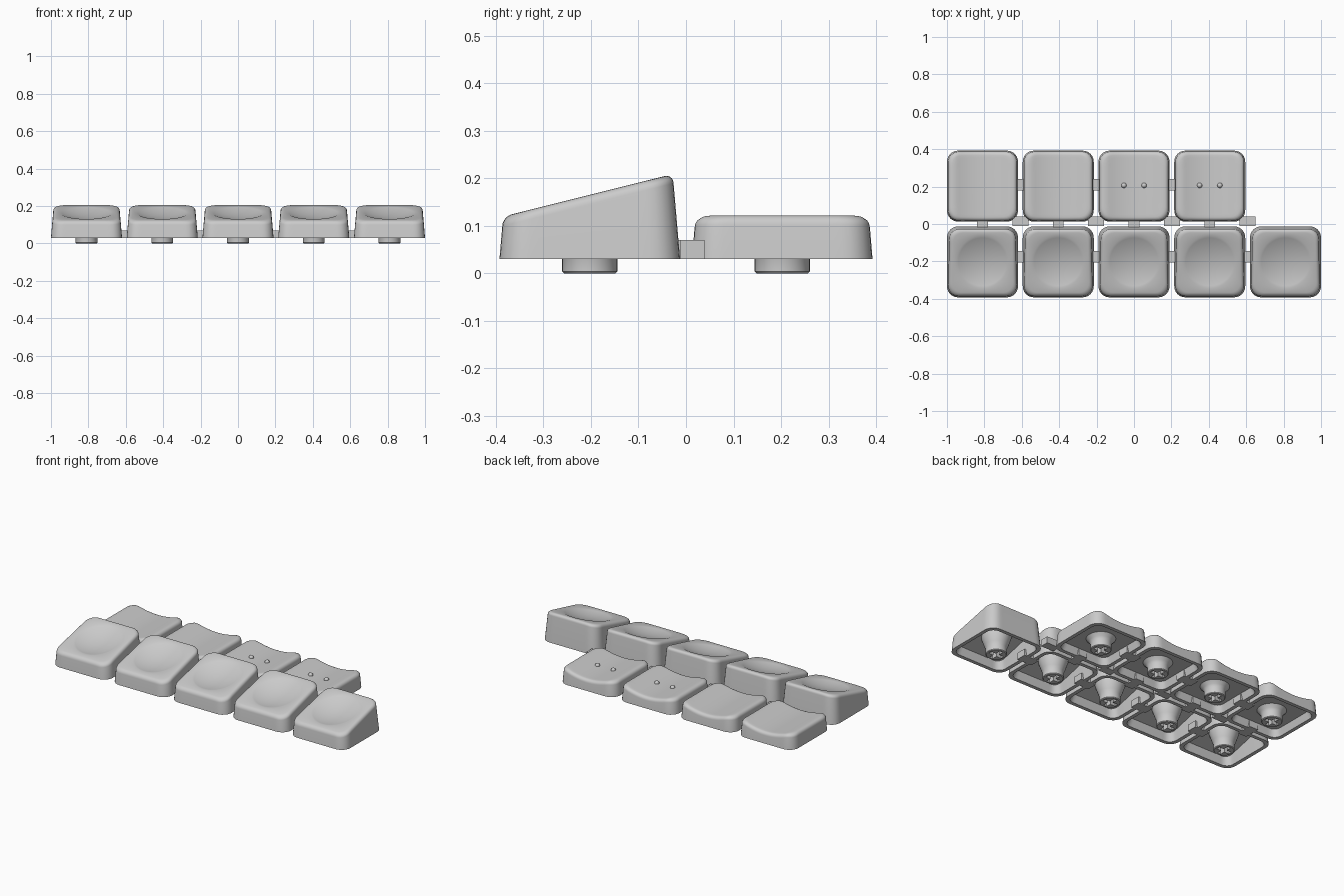
import bpy, bmesh
from math import sin, cos, pi, sqrt, radians

cube = bpy.data.objects.get("Cube")
if cube:
    bpy.data.objects.remove(cube)

PITCH, HALF, BASE, SIDES, ROUND = 0.405, 0.19, 0.03, 96, 0.02
ROW_Y = 0.2025

grey = bpy.data.materials.new("light grey plastic")
grey.use_nodes = True
grey.diffuse_color = (0.6, 0.6, 0.6, 1)
grey.node_tree.nodes["Principled BSDF"].inputs["Base Color"].default_value = (0.6, 0.6, 0.6, 1)


def make_mesh(bm, name, smooth=True):
    bmesh.ops.recalc_face_normals(bm, faces=bm.faces)
    mesh = bpy.data.meshes.new(name)
    bm.to_mesh(mesh)
    bm.free()
    mesh.materials.append(grey)
    if smooth:
        mesh.shade_smooth()
        mesh.set_sharp_from_angle(angle=radians(30))
    return mesh


def place(name, mesh, x=0, y=0, z=0):
    obj = bpy.data.objects.new(name, mesh)
    obj.location = (x, y, z)
    bpy.context.collection.objects.link(obj)
    return obj


def loft(rings):
    """Skin a list of closed rings; a ring of one point closes the end."""
    bm = bmesh.new()
    rows = [[bm.verts.new(p) for p in ring] for ring in rings]
    for a, b in zip(rows, rows[1:]):
        n = max(len(a), len(b))
        for i in range(n):
            j = (i + 1) % n
            if len(a) == 1:
                bm.faces.new((a[0], b[i], b[j]))
            elif len(b) == 1:
                bm.faces.new((a[i], a[j], b[0]))
            else:
                bm.faces.new((a[i], a[j], b[j], b[i]))
    return bm


ANGLES = [2 * pi * i / SIDES for i in range(SIDES)]


def outline(a, half, radius):
    """Point on a rounded square in direction a."""
    c, s = abs(cos(a)), abs(sin(a))
    k = half - radius
    r = half / max(c, s)
    if r * min(c, s) > k:
        b = k * (c + s)
        r = b + sqrt(max(0, b * b - 2 * k * k + radius * radius))
    return r * cos(a), r * sin(a)


# Top surfaces: sloped with a round dish, and level with a trough
def sloped(x, y):
    return 0.1655 + 0.25 * y


def round_dish(x, y):
    return sloped(x, y) - 0.025 * max(0, 1 - (x * x + y * y) / 0.14 ** 2)


def level(x, y):
    return 0.122


def trough(x, y):
    return level(x, y) - 0.025 * max(0, 1 - (x / 0.145) ** 2)


def cap_mesh(name, plane, top, circle):
    # Hollow underside
    inner = [outline(a, 0.155, 0.04) for a in ANGLES]
    rings = [[(0, 0, plane(0, 0) - 0.05)],
             [(x, y, plane(x, y) - 0.05) for x, y in inner],
             [(*outline(a, 0.168, 0.045), BASE) for a in ANGLES],
             [(*outline(a, HALF, 0.06), BASE) for a in ANGLES]]
    # Tapered wall and rounded rim
    halves = []
    for a in ANGLES:
        x, y = outline(a, HALF * 0.95, 0.06)
        halves.append(HALF - 0.085 * (top(x, y) - ROUND - BASE))
    for step in range(6):
        t = step / 5 * pi / 2
        ring = []
        for a, h in zip(ANGLES, halves):
            x, y = outline(a, h - ROUND * (1 - cos(t)), 0.055)
            ring.append((x, y, top(x, y) - ROUND * (1 - sin(t))))
        rings.append(ring)
    # Top face, shrinking to the centre
    rim = [(x, y) for x, y, z in rings[-1]]
    if circle:
        rim = [(circle * cos(a), circle * sin(a)) for a in ANGLES]
        rings.append([(x, y, top(x, y)) for x, y in rim])
    for k in range(11, 0, -1):
        f = k / 12
        rings.append([(x * f, y * f, top(x * f, y * f)) for x, y in rim])
    rings.append([(0, 0, top(0, 0))])
    return make_mesh(loft(rings), name)


# Cross-shaped cutter for the stem sockets
def box(bm, sx, sy, sz):
    made = bmesh.ops.create_cube(bm, size=1)["verts"]
    bmesh.ops.scale(bm, vec=(sx, sy, sz), verts=made)


def slot_cutter(name, sx, sy):
    bm = bmesh.new()
    box(bm, sx, sy, 0.1)
    obj = place(name, make_mesh(bm, name, False))
    obj.hide_render = True
    obj.hide_viewport = True
    return obj


slots = [slot_cutter("slot_cutter_across", 0.086, 0.022),
         slot_cutter("slot_cutter_along", 0.022, 0.086)]


def stem_mesh(name, height):
    profile = [(0.054, 0), (0.058, 0.004), (0.058, 0.04), (0.065, 0.055),
               (0.085, height - 0.004), (0.085, height)]
    turn = ANGLES[::2]
    rings = [[(0, 0, 0)]] + [[(r * cos(a), r * sin(a), z) for a in turn] for r, z in profile]
    rings.append([(0, 0, height)])
    obj = place(name, make_mesh(loft(rings), name))
    for slot in slots:
        mod = obj.modifiers.new("slot", "BOOLEAN")
        mod.operation = "DIFFERENCE"
        mod.solver = "EXACT"
        mod.object = slot
    graph = bpy.context.evaluated_depsgraph_get()
    mesh = bpy.data.meshes.new_from_object(obj.evaluated_get(graph))
    bpy.data.objects.remove(obj)
    mesh.shade_smooth()
    mesh.set_sharp_from_angle(angle=radians(30))
    return mesh


front_cap = cap_mesh("sloped_cap", sloped, round_dish, 0.14)
back_cap = cap_mesh("low_cap", level, trough, 0)
front_stem = stem_mesh("sloped_cap_stem", 0.118)
back_stem = stem_mesh("low_cap_stem", 0.08)

# Homing bump
bm = bmesh.new()
bmesh.ops.create_uvsphere(bm, u_segments=24, v_segments=12, radius=0.014)
bump = make_mesh(bm, "homing_bump")


def bar_mesh(name, sx, sy):
    bm = bmesh.new()
    box(bm, sx, sy, 0.04)
    return make_mesh(bm, name, False)


side_bar = bar_mesh("side_bar", 0.1, 0.06)
row_bar = bar_mesh("row_bar", 0.058, 0.1)
corner_block = bar_mesh("corner_block", 0.085, 0.051)
BAR_Z = BASE + 0.02

# Rows of caps with their stems and linking bars
for i in range(5):
    x = (i - 2) * PITCH
    place(f"front_cap_{i + 1}", front_cap, x, -ROW_Y)
    place(f"front_stem_{i + 1}", front_stem, x, -ROW_Y)
    if i == 4:
        break
    place(f"back_cap_{i + 1}", back_cap, x, ROW_Y)
    place(f"back_stem_{i + 1}", back_stem, x, ROW_Y)
    place(f"row_bar_{i + 1}", row_bar, x, 0, BAR_Z)
    gap = x + PITCH / 2
    place(f"front_side_bar_{i + 1}", side_bar, gap, -0.175, BAR_Z)
    place(f"corner_block_{i + 1}", corner_block, gap, 0.0135, BAR_Z)
    if i < 3:
        place(f"back_side_bar_{i + 1}", side_bar, gap, 0.21, BAR_Z)
    if i >= 2:
        for side in (-1, 1):
            dx = side * 0.054
            place(f"homing_bump_{i + 1}_{'left' if side > 0 else 'right'}", bump,
                  x + dx, ROW_Y + 0.004, trough(dx, 0))
